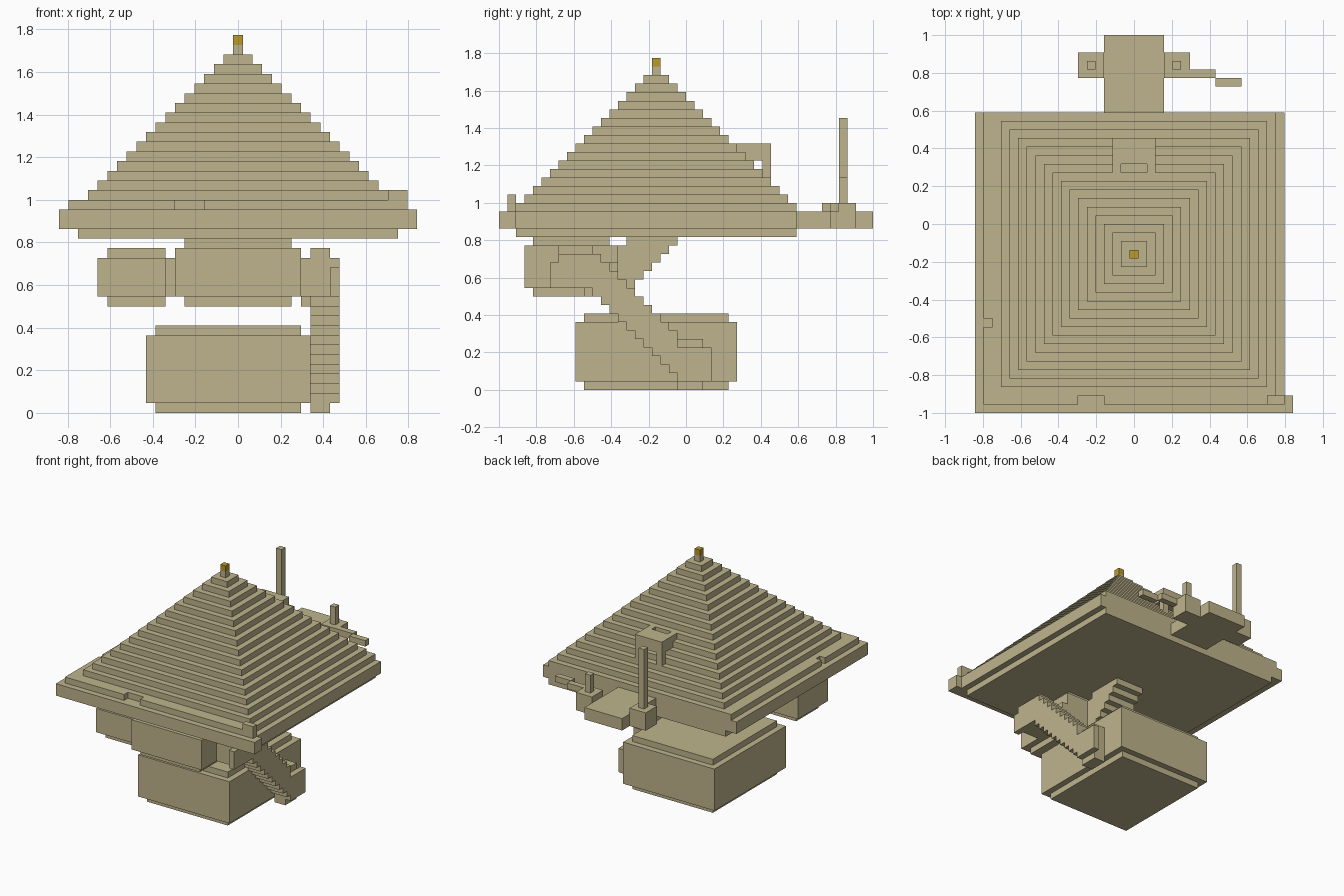
import bpy
import bmesh

cube = bpy.data.objects.get("Cube")
if cube:
    bpy.data.objects.remove(cube, do_unlink=True)

U = 1 / 22            # one block
CX, CY = 18.5, 22     # block coordinates of the centre


def material(name, rgb):
    m = bpy.data.materials.new(name)
    m.use_nodes = True
    m.diffuse_color = (*rgb, 1)
    m.node_tree.nodes["Principled BSDF"].inputs["Base Color"].default_value = (*rgb, 1)
    return m


TAN = material("sandstone", (0.515, 0.456, 0.262))
GOLD = material("gold", (0.49, 0.32, 0.025))


def part(name, boxes, mat=TAN):
    """One object from boxes given as block ranges (x0, x1, y0, y1, z0, z1)."""
    bm = bmesh.new()
    for x0, x1, y0, y1, z0, z1 in boxes:
        vs = bmesh.ops.create_cube(bm, size=1)["verts"]
        for v in vs:
            v.co.x = ((x1 if v.co.x > 0 else x0) - CX) * U
            v.co.y = ((y1 if v.co.y > 0 else y0) - CY) * U
            v.co.z = (z1 if v.co.z > 0 else z0) * U
    me = bpy.data.meshes.new(name)
    bm.to_mesh(me)
    bm.free()
    me.materials.append(mat)
    ob = bpy.data.objects.new(name, me)
    bpy.context.collection.objects.link(ob)


def chest(x0, x1, y0, y1, z0, z1):
    """A block whose bottom and top layers are set in by one."""
    return [(x0, x1, y0, y1, z0 + 1, z1 - 1),
            (x0 + 1, x1 - 1, y0 + 1, y1 - 1, z0, z0 + 1),
            (x0 + 1, x1 - 1, y0 + 1, y1 - 1, z1 - 1, z1)]


# Lower and middle storeys
part("base", chest(9, 26, 9, 28, 0, 9))
part("middle_storey", chest(12, 25, 3, 14, 11, 18))

# Side wing and its joint to the middle storey
part("side_wing", [(4, 11, 5, 13, 12, 16), (5, 11, 6, 12, 16, 17),
                   (5, 11, 6, 12, 11, 12), (11, 12, 6, 12, 12, 16)])

# Landing and the stepped flight running down to the back
part("landing", [(25, 28, 7, 11, 12, 16), (26, 28, 10, 11, 16, 17),
                 (26, 28, 7, 10, 16, 17), (28, 29, 6, 12, 12, 15),
                 (28, 29, 7, 11, 15, 16), (25, 26, 10, 14, 11, 15)])
flight = []
for j in range(11, 21):
    flight.append((26, 29, j, j + 1, 22 - j, 27 - j))
part("stairs", flight)
part("stair_foot", [(26, 28, 21, 24, 0, 6), (28, 29, 21, 25, 1, 5)])

# Inverted steps behind the middle storey, up to the roof
part("rear_steps", [(16, 21, j, j + 1, j - 3, 18) for j in range(15, 21)]
     + [(16, 21, 14, 15, 12, 17)])

# Eaves, with two notches in the upper course and a raised corner
part("eaves", [(2, 35, 2, 35, 18, 19), (0, 36, 0, 35, 19, 21),
               (36, 37, 0, 2, 19, 21), (34, 36, 1, 2, 21, 23)])
part("eaves_course", [(2, 35, 2, 35, 21, 22),
                      (1, 2, 1, 10, 21, 22), (1, 2, 11, 35, 21, 22),
                      (2, 12, 1, 2, 21, 22), (15, 34, 1, 2, 21, 22)])

# Stepped pyramid and finial
part("roof", [(3 + k, 34 - k, 3 + k, 34 - k, 22 + k, 23 + k) for k in range(15)])
part("finial_post", [(18, 19, 18, 19, 37, 38)])
part("finial_tip", [(18, 19, 18, 19, 38, 39)], GOLD)

# Canopy on the back slope, open next to the roof, on two legs
part("canopy", [(16, 21, 29, 32, 27, 29), (16, 17, 28, 29, 27, 29),
                (20, 21, 28, 29, 27, 29)])
part("canopy_legs", [(16, 17, 31, 32, 25, 27), (20, 21, 31, 32, 25, 27)])

# Back platform with side blocks, poles and arm
part("back_platform", [(15, 22, 35, 44, 19, 21)])
part("pole_blocks", [(12, 15, 39, 42, 19, 22), (22, 25, 39, 42, 19, 22)])
part("tall_pole", [(13, 14, 40, 41, 22, 32)])
part("short_pole", [(22 + 1, 24, 40, 41, 22, 25)])
part("arm", [(25, 28, 39, 40, 21, 22), (28, 31, 38, 39, 21, 22)])
